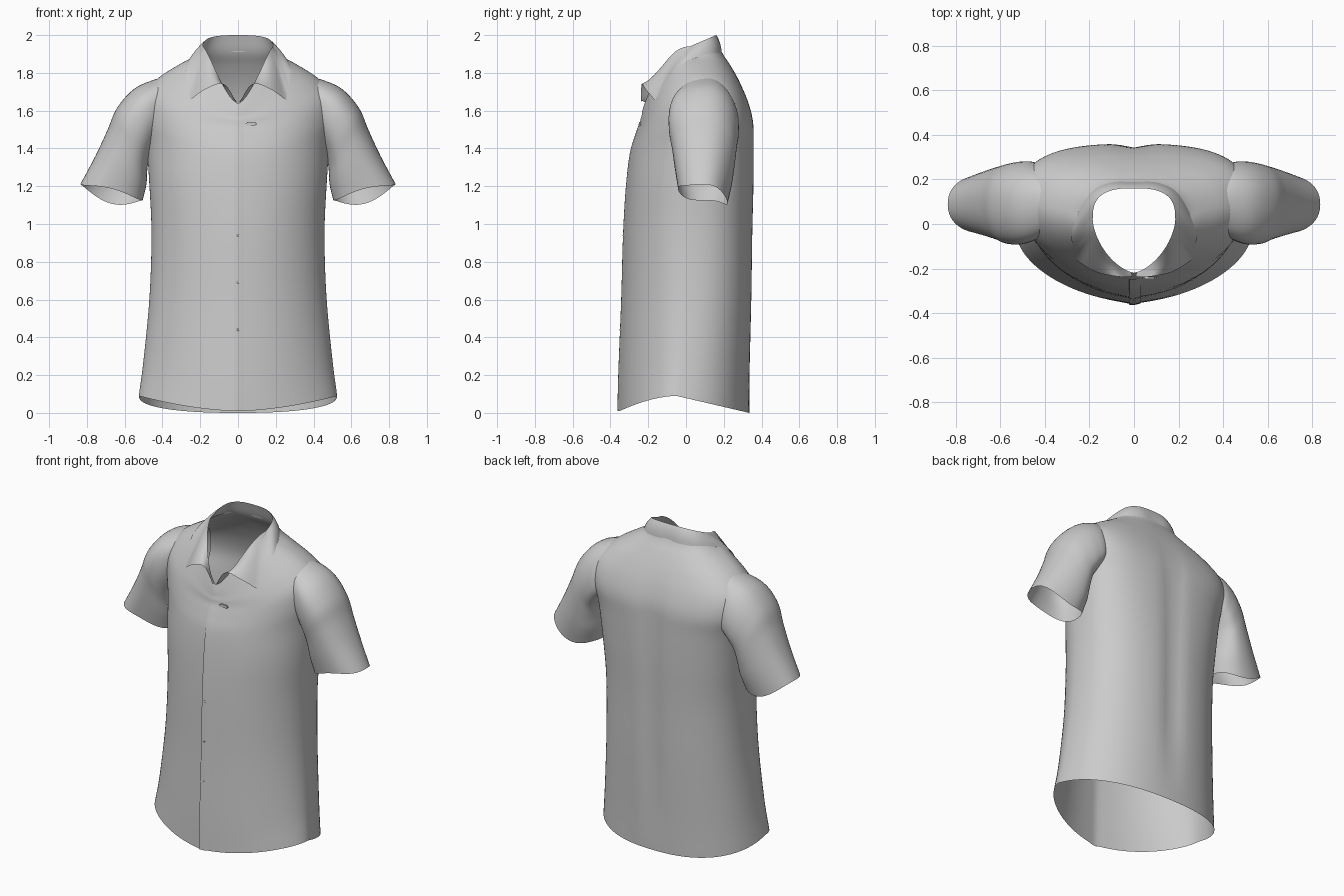
import bpy
import bmesh
from math import sin, cos, pi, exp, radians
from mathutils import Vector

cube = bpy.data.objects.get("Cube")
if cube:
    bpy.data.objects.remove(cube, do_unlink=True)

fabric = bpy.data.materials.new("grey fabric")
fabric.use_nodes = True
GREY = (0.6, 0.6, 0.6, 1)
fabric.diffuse_color = GREY
fabric.node_tree.nodes["Principled BSDF"].inputs["Base Color"].default_value = GREY


def spline(keys, steps):
    """Smooth curve through any list of equal-length tuples."""
    keys = [Vector(k) for k in keys]
    padded = [keys[0] * 2 - keys[1]] + keys + [keys[-1] * 2 - keys[-2]]
    out = []
    for a, b, c, d in zip(padded, padded[1:], padded[2:], padded[3:]):
        for i in range(steps):
            t = i / steps
            out.append(b + (c - a) * (t / 2) + (a * 2 - b * 5 + c * 4 - d) * (t * t / 2)
                       + (b * 3 - a - c * 3 + d) * (t ** 3 / 2))
    return out + [keys[-1]]


def finish(name, bm, mirror=False):
    mesh = bpy.data.meshes.new(name)
    bm.to_mesh(mesh)
    bm.free()
    mesh.materials.append(fabric)
    obj = bpy.data.objects.new(name, mesh)
    bpy.context.collection.objects.link(obj)
    if mirror:
        obj.modifiers.new("mirror", 'MIRROR')
    bpy.ops.object.select_all(action='DESELECT')
    obj.select_set(True)
    bpy.context.view_layer.objects.active = obj
    bpy.ops.object.shade_smooth_by_angle(angle=radians(50))


def loft(name, rows, closed=True, mirror=False):
    """Skin a list of point rows into a smooth sheet."""
    bm = bmesh.new()
    grid = [[bm.verts.new(p) for p in row] for row in rows]
    count = len(grid[0])
    for lower, upper in zip(grid, grid[1:]):
        for i in range(count if closed else count - 1):
            j = (i + 1) % count
            bm.faces.new((lower[i], lower[j], upper[j], upper[i]))
    finish(name, bm, mirror)


def power(v, e):
    return (1 if v >= 0 else -1) * abs(v) ** e


def clamp(v):
    return max(0, min(1, v))


def ring_point(key, angle):
    """Point on a torso ring: front, side and back heights, half width,
    front, back and middle depths, height falloff, front and back roundness."""
    zf, zs, zb, half, yf, yb, yc, dip, round_f, round_b = key
    c, s = cos(angle), sin(angle)
    back = s > 0
    e = round_b if back else round_f
    x = half * power(c, e)
    y = yc + (yb - yc if back else yc - yf) * power(s, e)
    z = zs + ((zb if back else zf) - zs) * abs(s) ** (round_b if back else dip)
    # centre back crease and pointed front closing
    worn = clamp((1.75 - z) * 4)
    if back:
        y -= 0.018 * worn * clamp((z - 0.05) * 2) * exp(-(x / 0.06) ** 2)
    else:
        y -= 0.01 * worn * exp(-abs(x + 0.01) / 0.05)
    return Vector((x, y, z))


# Torso: hem up to the collar fold
torso_keys = [
    (0.01, 0.09, 0.00, 0.525, -0.35, 0.335, -0.05, 2, 1.15, 0.85),
    (0.22, 0.28, 0.23, 0.500, -0.345, 0.34, -0.02, 2, 1.12, 0.85),
    (0.60, 0.62, 0.60, 0.468, -0.33, 0.350, 0.01, 2, 1.08, 0.82),
    (0.95, 0.95, 0.95, 0.458, -0.32, 0.355, 0.03, 2, 1.04, 0.8),
    (1.20, 1.22, 1.20, 0.470, -0.305, 0.36, 0.05, 2, 1, 0.76),
    (1.37, 1.42, 1.42, 0.485, -0.285, 0.36, 0.08, 2, 1, 0.72),
    (1.46, 1.57, 1.55, 0.510, -0.26, 0.355, 0.1, 2, 1, 0.68),
    (1.52, 1.69, 1.66, 0.500, -0.24, 0.325, 0.1, 2, 1, 0.7),
    (1.55, 1.775, 1.76, 0.420, -0.235, 0.28, 0.08, 2, 1, 0.74),
    (1.57, 1.845, 1.84, 0.310, -0.23, 0.235, 0.06, 2.2, 1, 0.8),
    (1.60, 1.89, 1.91, 0.230, -0.225, 0.19, 0.03, 2.4, 1.1, 0.75),
    (1.64, 1.94, 2.00, 0.185, -0.215, 0.16, 0.02, 2.6, 1.22, 0.7),
]
torso_curve = spline(torso_keys, 5)
SEGMENTS = 96
angles = [2 * pi * i / SEGMENTS - pi / 2 for i in range(SEGMENTS)]
loft("torso", [[ring_point(k, a) for a in angles] for k in torso_curve])

# Sleeves: outer x and z, inner x and z, front and back depth
sleeve_keys = [
    (0.30, 1.80, 0.36, 1.50, 0.00, 0.19),
    (0.44, 1.765, 0.42, 1.45, -0.065, 0.27),
    (0.55, 1.715, 0.45, 1.40, -0.09, 0.28),
    (0.64, 1.615, 0.47, 1.35, -0.09, 0.27),
    (0.69, 1.50, 0.48, 1.29, -0.075, 0.26),
    (0.755, 1.36, 0.485, 1.21, -0.06, 0.245),
    (0.835, 1.21, 0.505, 1.125, -0.042, 0.22),
]
sleeve_rows = []
for ox, oz, ix, iz, yf, yb in spline(sleeve_keys, 5):
    row = []
    for i in range(48):
        a = 2 * pi * i / 48
        u, v = power(cos(a), 0.9), power(sin(a), 0.9)
        sag = (0.02 + 0.04 * v) * (1 - u * u)
        row.append(Vector(((ox + ix) / 2 + (ox - ix) / 2 * u,
                           (yf + yb) / 2 + (yb - yf) / 2 * v,
                           (oz + iz) / 2 + (oz - iz) / 2 * u - sag)))
    sleeve_rows.append(row)
loft("sleeves", sleeve_rows, mirror=True)

# Collar leaves: from the fold out to a pointed front edge
front_edge = spline([(0.008, -0.238, 1.645), (0.075, -0.235, 1.74),
                     (0.17, -0.215, 1.715), (0.255, -0.165, 1.655)], 6)
back_edge = spline([(0.255, -0.165, 1.655), (0.28, -0.06, 1.815), (0.25, 0.05, 1.875),
                    (0.19, 0.145, 1.90), (0.10, 0.186, 1.908), (0, 0.188, 1.91)], 6)
edge = front_edge + back_edge[1:]
last = len(edge) - 1
START = 0.1
fold = [ring_point(torso_keys[-1], -pi / 2 + START + (pi - START) * i / last)
        for i in range(last + 1)]
leaf_rows = []
for step in range(7):
    t = step / 6
    row = []
    for inner, outer in zip(fold, edge):
        out = Vector((outer.x - inner.x, outer.y - inner.y, 0.03)).normalized()
        row.append(inner.lerp(outer, t) + out * (0.03 * t * (1 - t)))
    leaf_rows.append(row)
loft("collar_leaves", leaf_rows[::-1], closed=False, mirror=True)

# Placket flap: a slim overlapping strip down the front
closing = [ring_point(k, -pi / 2) for k in torso_curve if k[0] < 1.54]
profile = [(-0.022, -0.001), (-0.02, -0.005), (0.005, -0.004), (0.03, 0.002)]
loft("placket", [[p + Vector((x, y, 0)) for x, y in profile] for p in closing], closed=False)

# Buttons
bm = bmesh.new()
for i in range(3):
    z = 0.44 + 0.25 * i
    spot = min(closing, key=lambda p: abs(p.z - z))
    made = bmesh.ops.create_uvsphere(bm, u_segments=12, v_segments=6, radius=0.006)
    bmesh.ops.scale(bm, verts=made["verts"], vec=(1, 0.5, 1))
    bmesh.ops.translate(bm, verts=made["verts"], vec=(0, spot.y - 0.004, z))
finish("buttons", bm)

# Small chest tab
bm = bmesh.new()
made = bmesh.ops.create_cube(bm, size=1)
bmesh.ops.scale(bm, verts=made["verts"], vec=(0.06, 0.009, 0.018))
bmesh.ops.bevel(bm, geom=[e for e in bm.edges if abs(e.verts[0].co.y - e.verts[1].co.y) > 0.005],
                offset=0.007, segments=3, affect='EDGES')
bmesh.ops.translate(bm, verts=bm.verts, vec=(0.07, -0.243, 1.53))
finish("chest_tab", bm)
